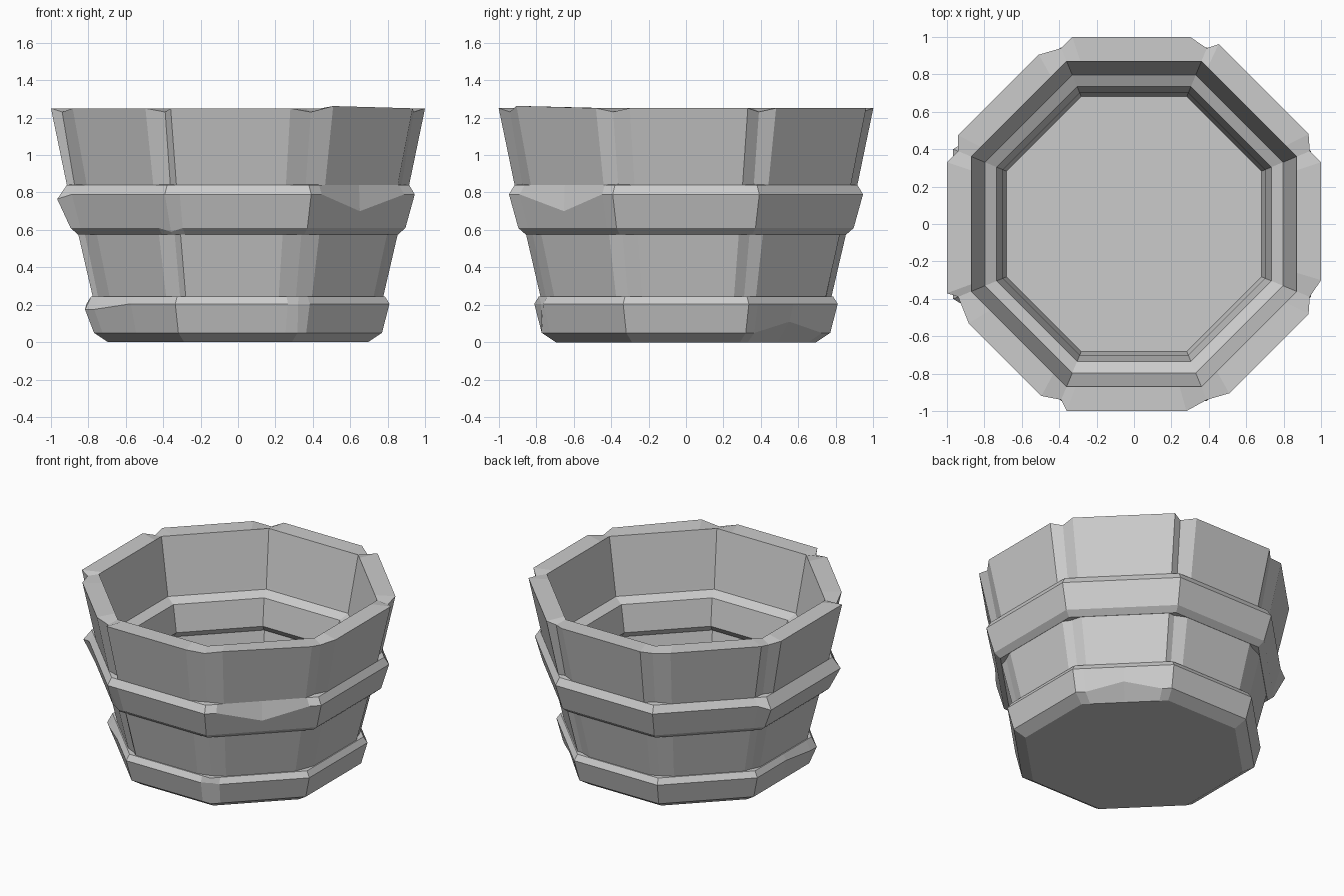
import bpy, bmesh
from math import cos, sin, pi

cube = bpy.data.objects.get("Cube")
if cube:
    bpy.data.objects.remove(cube)

wood = bpy.data.materials.new("plain_grey")
wood.use_nodes = True
GREY = (0.6, 0.6, 0.6, 1)
wood.diffuse_color = GREY
wood.node_tree.nodes["Principled BSDF"].inputs["Base Color"].default_value = GREY

SIDES = 8
STEP = 2 * pi / SIDES
CORNER = 1 / cos(STEP / 2)
# how far each stave reaches to either side of its middle, starting at +x
STAVES = [(-.30, .33), (-.32, .36), (-.30, .33), (-.28, .33),
          (-.33, .37), (-.25, .30), (-.36, .28), (-.28, .32)]


def polar(angle, radius, z):
    return [radius * cos(angle), radius * sin(angle), z]


def on_side(angle, apothem, t, z):
    """Point on a flat side, t apothems along from its middle."""
    return [apothem * (cos(angle) - t * sin(angle)),
            apothem * (sin(angle) + t * cos(angle)), z]


def octagon(z, apothem):
    """Ring of four points a side: middle, near corner, corner, past corner."""
    ring = []
    for k in range(SIDES):
        a = k * STEP
        ring += [polar(a, apothem, z), on_side(a, apothem, .33, z),
                 polar(a + STEP / 2, apothem * CORNER, z),
                 on_side(a + STEP, apothem, -.33, z)]
    return ring


def staved(z, apothem, notch, dip=0):
    """Ring of flat staves with a notch at each corner."""
    ring = []
    for k, ends in enumerate(STAVES):
        a = k * STEP
        ring += [on_side(a, apothem, t, z) for t in ends]
        ring.append(polar(a + STEP / 2, apothem * CORNER * notch, z - dip))
    return ring


def loft(name, rings, closed):
    """Skin the rings, joining the last to the first or capping both ends."""
    bm = bmesh.new()
    loops = [[bm.verts.new(p) for p in ring] for ring in rings]
    pairs = list(zip(loops, loops[1:]))
    if closed:
        pairs.append((loops[-1], loops[0]))
    else:
        bm.faces.new(loops[0][::-1])
        bm.faces.new(loops[-1])
    for low, high in pairs:
        n = len(low)
        for i in range(n):
            j = (i + 1) % n
            bm.faces.new((low[i], low[j], high[j], high[i]))
    bmesh.ops.recalc_face_normals(bm, faces=bm.faces)
    mesh = bpy.data.meshes.new(name)
    bm.to_mesh(mesh)
    bm.free()
    mesh.materials.append(wood)
    obj = bpy.data.objects.new(name, mesh)
    bpy.context.collection.objects.link(obj)


def nudge(ring, indices, scale=1, dz=0):
    for i in indices:
        x, y, z = ring[i]
        ring[i] = [x * scale, y * scale, z + dz]


# Tapered wall of staves, open at the top
rim = staved(1.25, 1, .94, .02)
nudge(rim, [21], dz=.012)
loft("staves", [staved(.15, .755, .965), staved(.84, .915, .955), rim,
                staved(1.25, .87, 1), staved(.86, .80, 1),
                staved(.15, .664, 1)], closed=True)

# Upper hoop through the wall: outer bevels, then the inner ledge
upper = [octagon(.575, .855), octagon(.61, .895), octagon(.79, .945),
         octagon(.84, .915), octagon(.85, .81), octagon(.81, .735),
         octagon(.62, .70), octagon(.575, .735)]
nudge(upper[2], [28], .975, -.09)
nudge(upper[1], [22], .965, -.02)
nudge(upper[2], range(14, 19), 1.023, -.025)
loft("upper_hoop", upper, closed=True)

# Lower hoop with the solid base, chipped in places
lower = [octagon(0, .695), octagon(.05, .77), octagon(.205, .81),
         octagon(.245, .785)]
nudge(lower[2], [26], .955)
nudge(lower[1], [4], 1.015, .06)
nudge(lower[2], range(17, 20), 1.01, -.03)
loft("lower_hoop_and_floor", lower, closed=False)
